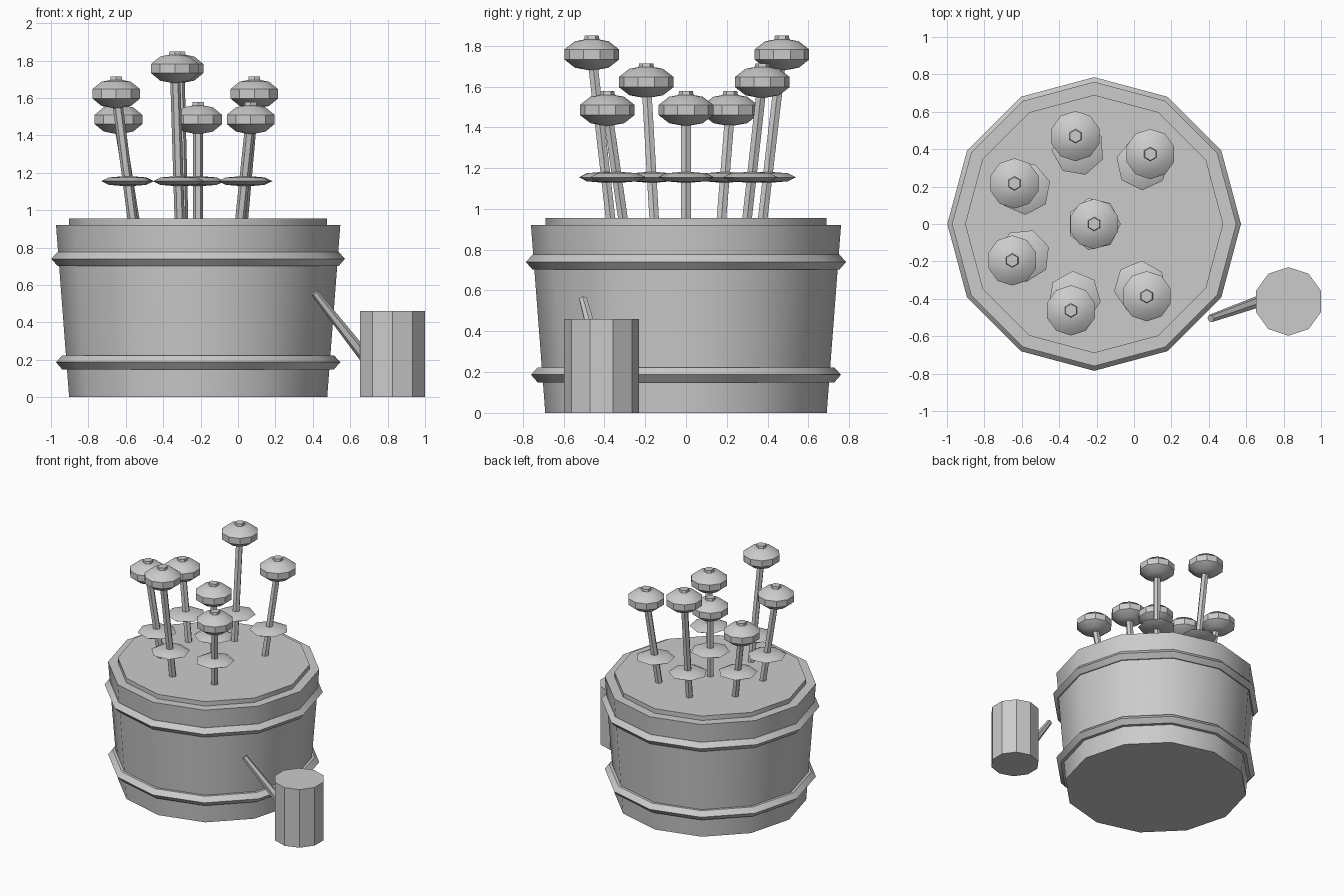
import bpy, bmesh
from math import sin, cos, pi, radians
from mathutils import Vector

cube = bpy.data.objects.get("Cube")
if cube:
    bpy.data.objects.remove(cube, do_unlink=True)

# One plain grey for everything
grey = bpy.data.materials.new("plain grey")
grey.use_nodes = True
colour = (0.6, 0.6, 0.6, 1)
grey.diffuse_color = colour
grey.node_tree.nodes["Principled BSDF"].inputs["Base Color"].default_value = colour


def lathe(name, profile, sides, origin, turn=0.0, axis=(0, 0, 1), smooth=True):
    """Revolve (radius, height) points about an axis; radius 0 makes a pole."""
    bm = bmesh.new()
    rings = []
    for r, z in profile:
        count = 1 if r == 0 else sides
        rings.append([bm.verts.new((r * cos(turn + 2 * pi * i / sides),
                                    r * sin(turn + 2 * pi * i / sides), z))
                      for i in range(count)])
    for a, b in zip(rings, rings[1:]):
        for i in range(sides):
            j = (i + 1) % sides
            corners = [a[i % len(a)], a[j % len(a)], b[j % len(b)], b[i % len(b)]]
            bm.faces.new(list(dict.fromkeys(corners)))
    if len(rings[0]) > 1:
        bm.faces.new(rings[0][::-1])
    if len(rings[-1]) > 1:
        bm.faces.new(rings[-1])
    bmesh.ops.recalc_face_normals(bm, faces=bm.faces)
    mesh = bpy.data.meshes.new(name)
    bm.to_mesh(mesh)
    bm.free()
    mesh.materials.append(grey)
    obj = bpy.data.objects.new(name, mesh)
    bpy.context.collection.objects.link(obj)
    obj.location = origin
    obj.rotation_mode = 'QUATERNION'
    obj.rotation_quaternion = Vector((0, 0, 1)).rotation_difference(Vector(axis))
    if smooth:
        bpy.ops.object.select_all(action='DESELECT')
        obj.select_set(True)
        bpy.context.view_layer.objects.active = obj
        bpy.ops.object.shade_smooth_by_angle(angle=radians(31))
    return obj


def rod(name, start, end, r1, r2):
    """Six-sided tapered rod between two points."""
    span = Vector(end) - Vector(start)
    return lathe(name, [(r1, 0), (r2, span.length)], 6, start, 0, span, False)


def ball(rings, radius, height):
    """Profile of a flattened sphere."""
    inner = [(radius * sin(pi * k / rings), -height * cos(pi * k / rings))
             for k in range(1, rings)]
    return [(0, -height)] + inner + [(0, height)]


# Tub with its raised soil and two hoops
CX = -0.213
tub = (CX, 0, 0)
lathe("tub", [(0.69, 0), (0.76, 0.92)], 12, tub)
lathe("soil", [(0.69, 0.9), (0.69, 0.955)], 12, tub)
for name, z, r in (("lower_hoop", 0.187, 0.76), ("upper_hoop", 0.74, 0.785)):
    lathe(name, [(r - 0.06, z - 0.038), (r - 0.033, z - 0.038), (r, z),
                 (r - 0.033, z + 0.036), (r - 0.06, z + 0.036)], 12, tub)

# Flowers: head x and y from the tub centre, head height, leaf turn in degrees
flowers = [
    (0.0, 0.0, 1.485, 0),
    (-0.10, 0.47, 1.757, 29),
    (-0.124, -0.462, 1.757, 42),
    (0.30, 0.374, 1.622, 12),
    (-0.438, -0.195, 1.622, 19),
    (-0.426, 0.217, 1.485, 15),
    (0.281, -0.386, 1.485, 35),
]
SOIL, LEAF = 0.95, 1.155
for n, (x, y, z, turn) in enumerate(flowers, 1):
    def on_stem(h):
        k = 0.8 + 0.2 * (h - SOIL) / (z - SOIL)
        return Vector((CX + x * k, y * k, h))
    rod(f"stem_{n}", on_stem(0.9), on_stem(z), 0.027, 0.027)
    lathe(f"leaf_{n}", ball(4, 0.142, 0.028), 7, on_stem(LEAF), radians(turn))
    lathe(f"head_{n}", ball(5, 0.141, 0.08), 10, on_stem(z), pi / 2)
    lathe(f"cap_{n}", [(0.041, 0.055), (0.034, 0.092)], 6, on_stem(z), pi / 2,
          smooth=False)

# Watering can beside the tub
lathe("can", [(0.183, 0), (0.183, 0.46)], 10, (0.826, -0.414, 0), pi / 2, smooth=False)
rod("can_spout", (0.73, -0.392, 0.15), (0.41, -0.505, 0.558), 0.034, 0.021)
